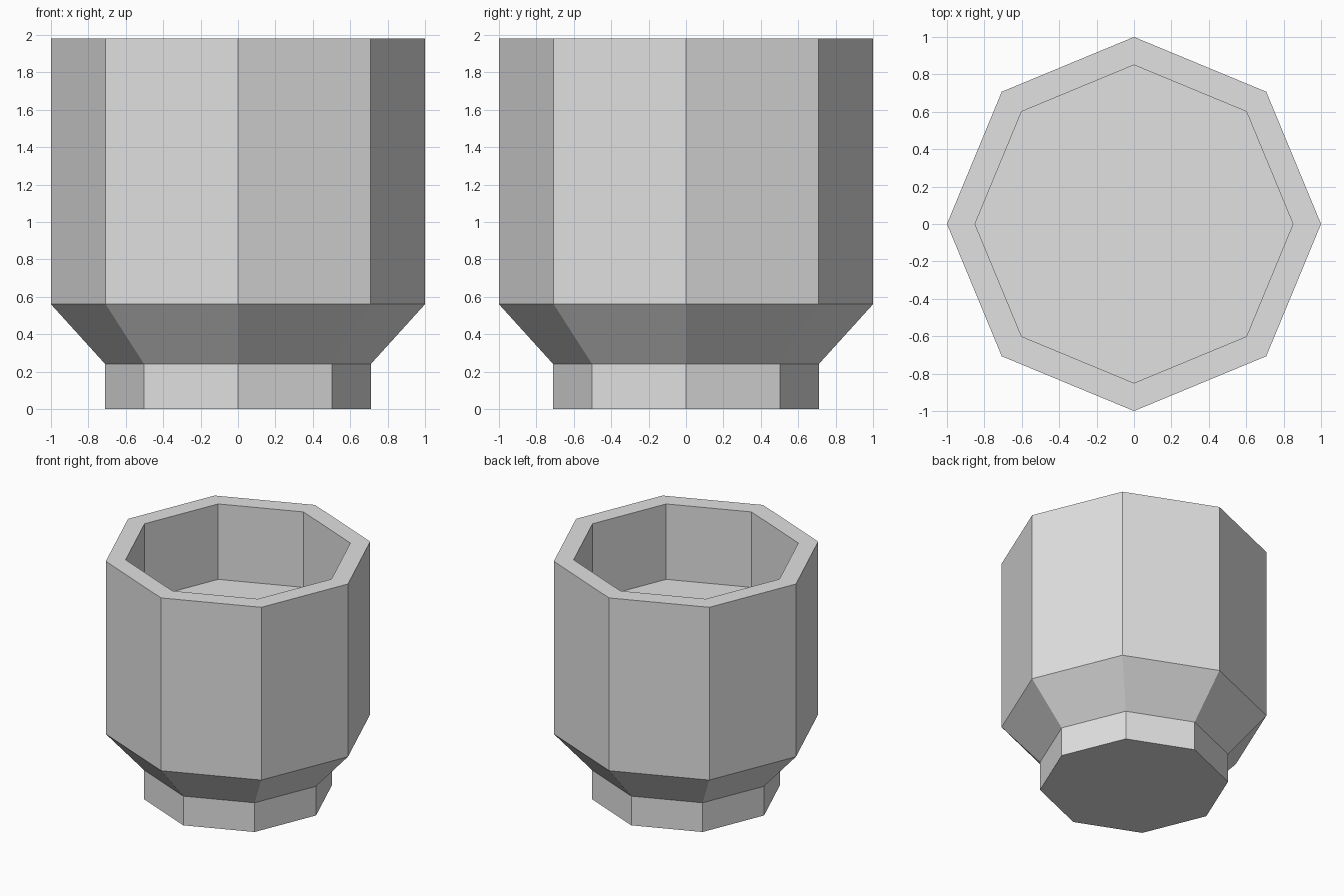
import bpy
import bmesh
from math import cos, sin, tau

SIDES = 8

cube = bpy.data.objects.get("Cube")
if cube:
    bpy.data.objects.remove(cube, do_unlink=True)

grey = bpy.data.materials.new("light_grey")
grey.use_nodes = True
colour = (0.75, 0.75, 0.75, 1)
grey.diffuse_color = colour
grey.node_tree.nodes["Principled BSDF"].inputs["Base Color"].default_value = colour

# Profile of radius and height: foot, flared shoulder, wall, rim, recess
profile = [(0.71, 0), (0.71, 0.24), (1, 0.56), (1, 1.98), (0.85, 1.98), (0.85, 1.36)]


def lathe(name, profile, material):
    """Join octagonal rings along the profile and cap both ends."""
    bm = bmesh.new()
    rings = [[bm.verts.new((r * cos(tau * i / SIDES), r * sin(tau * i / SIDES), z))
              for i in range(SIDES)] for r, z in profile]
    for low, high in zip(rings, rings[1:]):
        for i in range(SIDES):
            j = (i + 1) % SIDES
            bm.faces.new((low[i], low[j], high[j], high[i]))
    bm.faces.new(rings[0][::-1])
    bm.faces.new(rings[-1])
    bmesh.ops.recalc_face_normals(bm, faces=bm.faces)
    mesh = bpy.data.meshes.new(name)
    bm.to_mesh(mesh)
    bm.free()
    mesh.materials.append(material)
    obj = bpy.data.objects.new(name, mesh)
    bpy.context.collection.objects.link(obj)
    return obj


# Octagonal pot with a narrow foot and a sunken floor
lathe("octagonal_pot", profile, grey)
